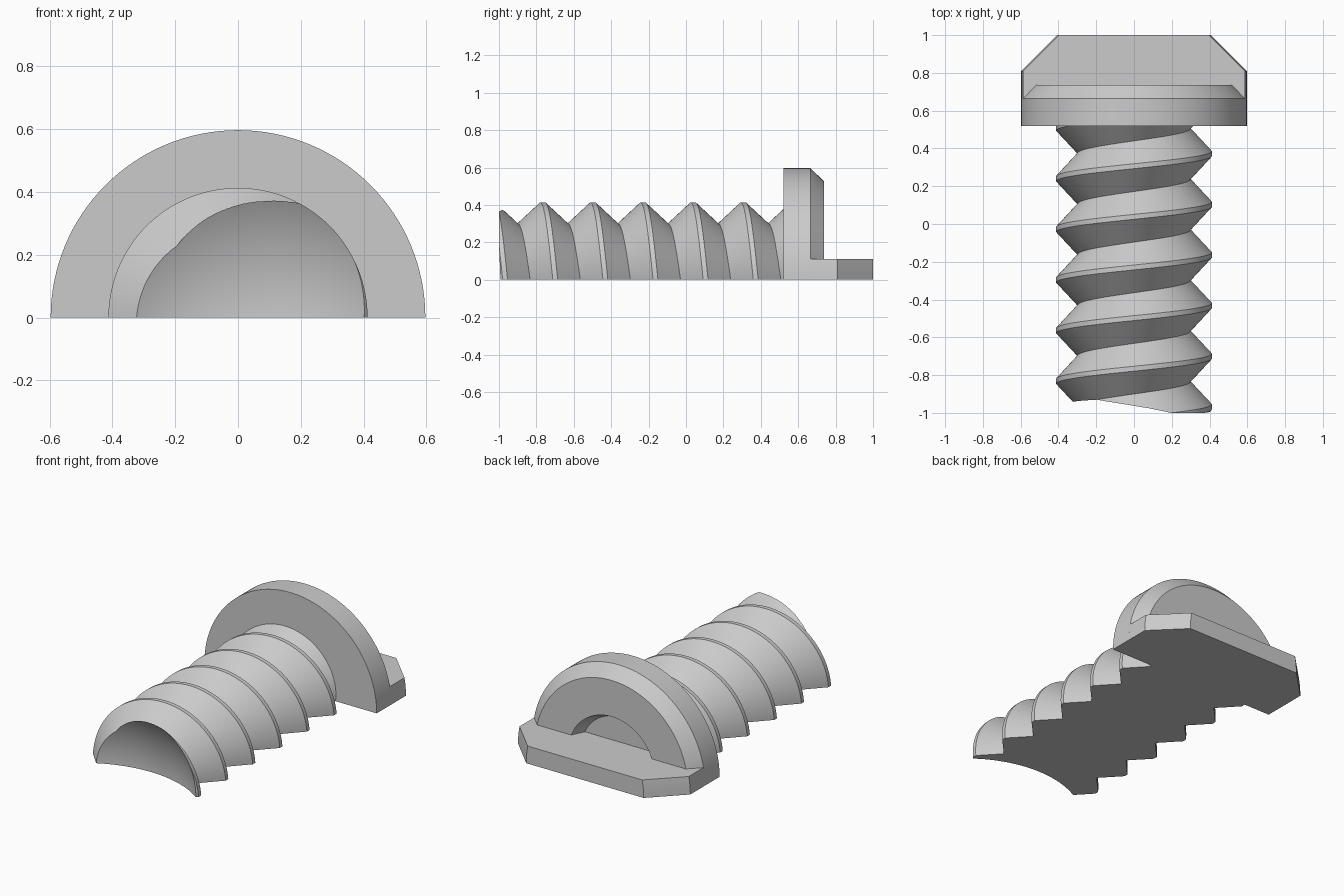
import bpy, bmesh, math
from mathutils import Vector

if "Cube" in bpy.data.objects:
    bpy.data.objects.remove(bpy.data.objects["Cube"], do_unlink=True)

grey = bpy.data.materials.new("light_grey")
grey.use_nodes = True
grey.diffuse_color = (0.6, 0.6, 0.6, 1)
grey.node_tree.nodes["Principled BSDF"].inputs["Base Color"].default_value = (0.6, 0.6, 0.6, 1)

STEPS = 64


def make_object(name, bm):
    bmesh.ops.remove_doubles(bm, verts=bm.verts, dist=1e-5)
    bmesh.ops.recalc_face_normals(bm, faces=bm.faces)
    mesh = bpy.data.meshes.new(name)
    bm.to_mesh(mesh)
    bm.free()
    mesh.materials.append(grey)
    obj = bpy.data.objects.new(name, mesh)
    bpy.context.collection.objects.link(obj)
    return obj


def activate(obj):
    bpy.ops.object.select_all(action='DESELECT')
    obj.select_set(True)
    bpy.context.view_layer.objects.active = obj


def smooth(obj):
    activate(obj)
    bpy.ops.object.shade_smooth_by_angle(angle=math.radians(28))


def half_turn(profile, drop=0.0):
    """Sweep (radius, y) points over the upper half turn; y falls by drop."""
    bm = bmesh.new()
    rows = []
    for i in range(STEPS + 1):
        a = math.pi * i / STEPS
        rows.append([bm.verts.new((r * math.cos(a), y - drop * i / STEPS, r * math.sin(a)))
                     for r, y in profile])
    return bm, rows


# Threaded shank: a ridged profile swept along a half helix
PITCH, ROOT, CREST, FLAT = 0.268, 0.30, 0.413, 0.013
profile = []
for k in range(-6, 3):
    y = 0.373 + k * PITCH
    profile += [(ROOT, y - PITCH / 2), (CREST, y - FLAT), (CREST, y + FLAT)]
bm, rows = half_turn(profile, PITCH / 2)
for a, b in zip(rows, rows[1:] + rows[:1]):
    for j in range(len(profile) - 1):
        bm.faces.new((a[j], a[j + 1], b[j + 1], b[j]))
for j in (0, -1):
    bm.faces.new([row[j] for row in rows])

# Trim the shank square where it enters the head
cut = bmesh.ops.bisect_plane(bm, geom=bm.verts[:] + bm.edges[:] + bm.faces[:],
                             plane_co=(0, 0.53, 0), plane_no=(0, 1, 0), clear_outer=True)
bmesh.ops.holes_fill(bm, edges=[e for e in bm.edges if e.is_boundary], sides=0)
shank = make_object("threaded_shank", bm)

# Hollow the tip with a ball
R = 0.68
bpy.ops.mesh.primitive_uv_sphere_add(segments=96, ring_count=64, radius=R,
                                     location=(0, -1.0 - math.sqrt(R * R - CREST * CREST), 0),
                                     rotation=(math.pi / 2, 0.01, 0))
ball = bpy.context.object
ball.name = "tip_cutter"
ball.hide_render = True
ball.data.materials.append(grey)
hollow = shank.modifiers.new("hollow_tip", 'BOOLEAN')
hollow.operation = 'DIFFERENCE'
hollow.solver = 'EXACT'
hollow.object = ball
activate(shank)
bpy.ops.object.modifier_apply(modifier=hollow.name)
bpy.data.objects.remove(ball, do_unlink=True)
smooth(shank)

# Head: half disc with a bevelled back rim and a shallow round recess
FLOOR = 0.657
profile = [(0, 0.52), (0.597, 0.52), (0.597, 0.665), (0.527, 0.737),
           (0.30, 0.737), (0.265, FLOOR), (0, FLOOR)]
bm, rows = half_turn(profile)
for a, b in zip(rows, rows[1:]):
    for j in range(len(profile) - 1):
        if profile[j][0] == 0:
            bm.faces.new((a[j], a[j + 1], b[j + 1]))
        elif profile[j + 1][0] == 0:
            bm.faces.new((a[j], a[j + 1], b[j]))
        else:
            bm.faces.new((a[j], a[j + 1], b[j + 1], b[j]))
# Flat underside
bm.faces.new(rows[0][:] + rows[-1][-2:0:-1])
smooth(make_object("head", bm))

# Base plate: clipped corners, sides following the head's curve
bm = bmesh.new()
layers = []
for z in (0, 0.04, 0.08, 0.11):
    w = math.sqrt(0.597 ** 2 - z * z)
    right = [(w, FLOOR), (w, 0.81), (w - 0.19, 1.0)]
    outline = right + [(-x, y) for x, y in reversed(right)]
    layers.append([bm.verts.new((x, y, z)) for x, y in outline])
for low, high in zip(layers, layers[1:]):
    for j in range(len(low)):
        n = (j + 1) % len(low)
        bm.faces.new((low[j], low[n], high[n], high[j]))
bm.faces.new(layers[0])
bm.faces.new(layers[-1])
smooth(make_object("base_plate", bm))
